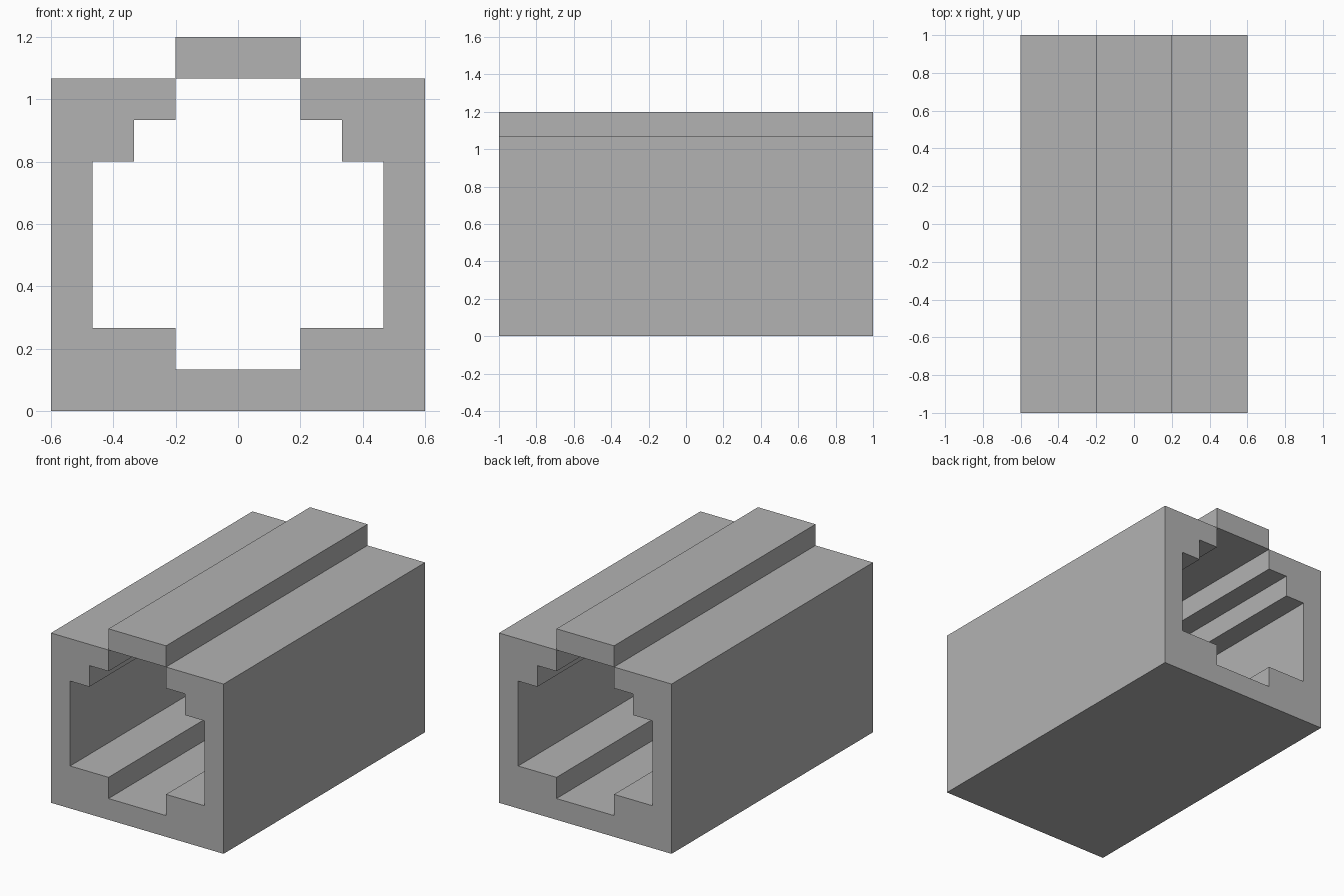
import bpy
import bmesh

cube = bpy.data.objects.get("Cube")
if cube:
    bpy.data.objects.remove(cube, do_unlink=True)

UNIT = 2 / 15      # one step of the stepped section
HALF_LENGTH = 1.0

# Plain grey for the whole model
GREY = (0.45, 0.45, 0.45, 1)
grey = bpy.data.materials.new("plain grey")
grey.use_nodes = True
grey.diffuse_color = GREY
grey.node_tree.nodes["Principled BSDF"].inputs["Base Color"].default_value = GREY


def extrude_section(name, half):
    """Mirror a half section (x, z in units) and extrude it along y."""
    outline = half + [(-x, z) for x, z in reversed(half)]
    bm = bmesh.new()
    verts = [bm.verts.new((x * UNIT, -HALF_LENGTH, z * UNIT)) for x, z in outline]
    face = bm.faces.new(verts)
    result = bmesh.ops.extrude_face_region(bm, geom=[face], use_keep_orig=True)
    moved = [g for g in result["geom"] if isinstance(g, bmesh.types.BMVert)]
    bmesh.ops.translate(bm, verts=moved, vec=(0, 2 * HALF_LENGTH, 0))
    bmesh.ops.recalc_face_normals(bm, faces=bm.faces)
    mesh = bpy.data.meshes.new(name)
    bm.to_mesh(mesh)
    bm.free()
    mesh.materials.append(grey)
    obj = bpy.data.objects.new(name, mesh)
    bpy.context.collection.objects.link(obj)
    return obj


# Floor with a central channel, side walls and stepped shoulders
extrude_section("tunnel_shell", [
    (4.5, 0), (4.5, 8), (1.5, 8), (1.5, 7), (2.5, 7), (2.5, 6),
    (3.5, 6), (3.5, 2), (1.5, 2), (1.5, 1),
])

# Raised strip that closes the gap between the shoulders
extrude_section("roof_ridge", [(1.5, 8), (1.5, 9)])
